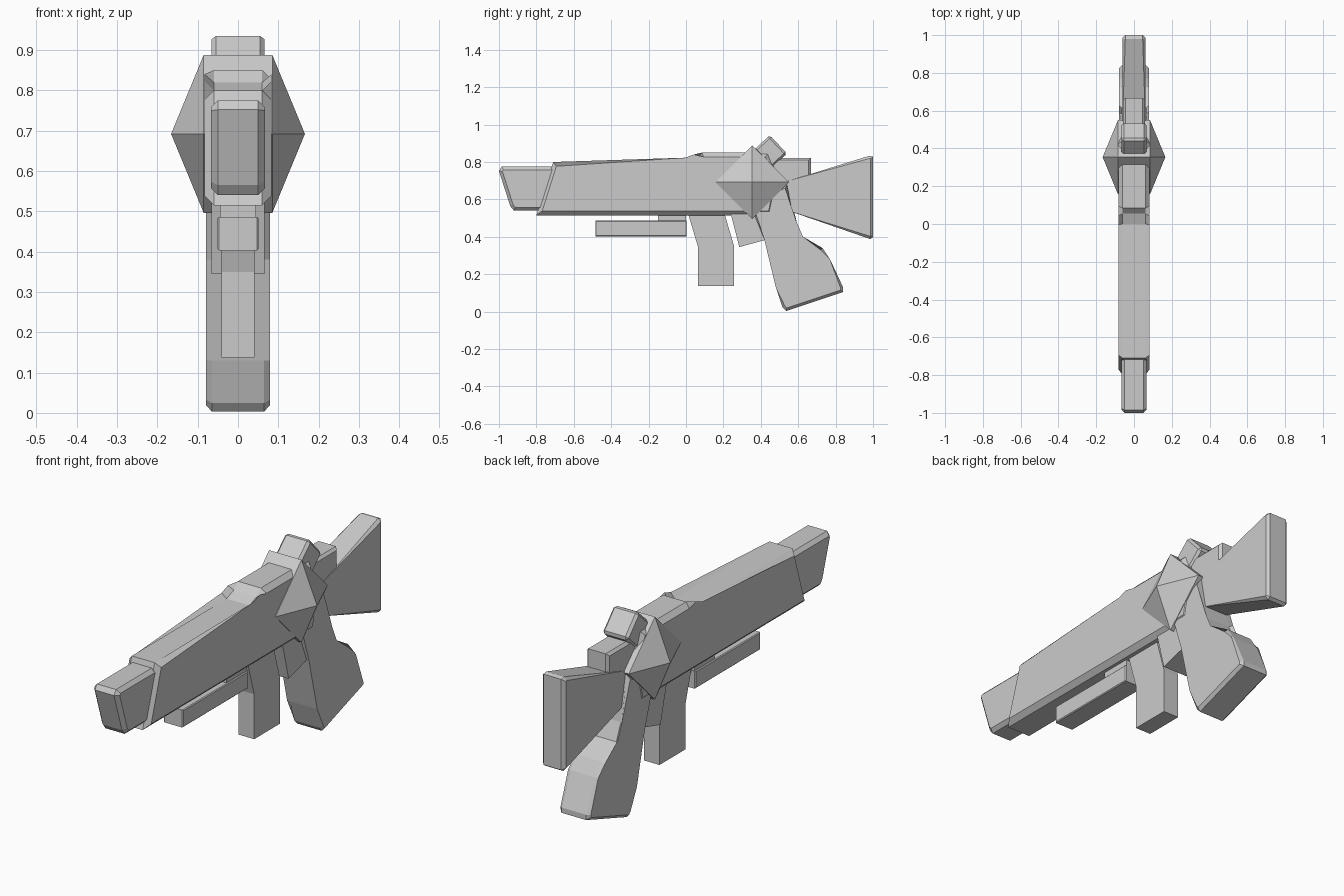
import bpy, bmesh
from math import radians

if "Cube" in bpy.data.objects:
    bpy.data.objects.remove(bpy.data.objects["Cube"])


def plate(name, profile, half, bevel=0.0):
    """Extrude a side (y, z) profile across x and chamfer its two rims."""
    bm = bmesh.new()
    left = [bm.verts.new((-half, y, z)) for y, z in profile]
    right = [bm.verts.new((half, y, z)) for y, z in profile]
    n = len(profile)
    caps = [bm.faces.new(left), bm.faces.new(right[::-1])]
    for i in range(n):
        j = (i + 1) % n
        bm.faces.new((left[i], right[i], right[j], left[j]))
    if bevel:
        rims = [e for f in caps for e in f.edges]
        bmesh.ops.bevel(bm, geom=rims, offset=bevel, segments=1,
                        affect='EDGES', clamp_overlap=True)
    return finish(name, bm)


def finish(name, bm):
    bmesh.ops.recalc_face_normals(bm, faces=bm.faces[:])
    mesh = bpy.data.meshes.new(name)
    bm.to_mesh(mesh)
    bm.free()
    ob = bpy.data.objects.new(name, mesh)
    bpy.context.collection.objects.link(ob)
    return ob


def box(y0, y1, z0, z1):
    return [(y0, z0), (y1, z0), (y1, z1), (y0, z1)]


# Main body with slanted front and raised rear deck
plate("body", [(-0.80, 0.515), (-0.71, 0.80), (0.0, 0.80), (0.055, 0.82),
               (0.085, 0.85), (0.44, 0.85), (0.50, 0.70), (0.46, 0.515)],
      0.083, 0.023)

# Muzzle block
plate("muzzle", [(-1.0, 0.752), (-0.985, 0.775), (-0.65, 0.775),
                 (-0.65, 0.54), (-0.92, 0.54), (-0.94, 0.565)], 0.067, 0.017)

# Rail under the barrel and its mount
plate("under_rail", box(-0.485, 0.003, 0.403, 0.486), 0.051, 0.004)
plate("rail_mount", box(-0.15, 0.0, 0.47, 0.54), 0.045)

# Magazine
plate("magazine", [(0.01, 0.54), (0.015, 0.51), (0.063, 0.35), (0.063, 0.137),
                   (0.257, 0.137), (0.257, 0.35), (0.21, 0.51), (0.205, 0.54)],
      0.041)

# Trigger block
plate("trigger_block", [(0.235, 0.54), (0.285, 0.345), (0.43, 0.385),
                        (0.43, 0.54)], 0.066)

# Pistol grip
plate("grip", [(0.34, 0.58), (0.42, 0.38), (0.48, 0.13), (0.515, 0.025),
               (0.535, 0.003), (0.84, 0.105), (0.84, 0.13), (0.77, 0.28),
               (0.73, 0.34), (0.615, 0.39), (0.58, 0.47), (0.54, 0.68)],
      0.079, 0.014)

# Shoulder stock
plate("stock", [(0.42, 0.66), (0.55, 0.70), (0.98, 0.833), (1.0, 0.828),
                (1.0, 0.398), (0.985, 0.388), (0.56, 0.535), (0.42, 0.58)],
      0.060, 0.014)

# Rear receiver block
plate("rear_block", box(0.35, 0.668, 0.68, 0.822), 0.058, 0.012)

# Tilted sight
bm = bmesh.new()
bmesh.ops.create_cube(bm, size=1)
bmesh.ops.scale(bm, vec=(0.132, 0.135, 0.115), verts=bm.verts)
bmesh.ops.bevel(bm, geom=bm.edges[:], offset=0.012, segments=1, affect='EDGES')
sight = finish("sight", bm)
sight.location = (0, 0.452, 0.855)
sight.rotation_euler = (radians(-47), 0, 0)

# Diamond hub: square prism on its corner, with a pyramid on each side
yc, zc, r = 0.354, 0.692, 0.196
hub = [(yc - r, zc), (yc, zc + r), (yc + r, zc), (yc, zc - r)]
bm = bmesh.new()
rings = []
for s in (-1, 1):
    ring = [bm.verts.new((s * 0.085, y, z)) for y, z in hub]
    tip = bm.verts.new((s * 0.166, yc, zc))
    for i in range(4):
        bm.faces.new((ring[i], ring[(i + 1) % 4], tip))
    rings.append(ring)
for i in range(4):
    j = (i + 1) % 4
    bm.faces.new((rings[0][i], rings[0][j], rings[1][j], rings[1][i]))
finish("diamond_hub", bm)
